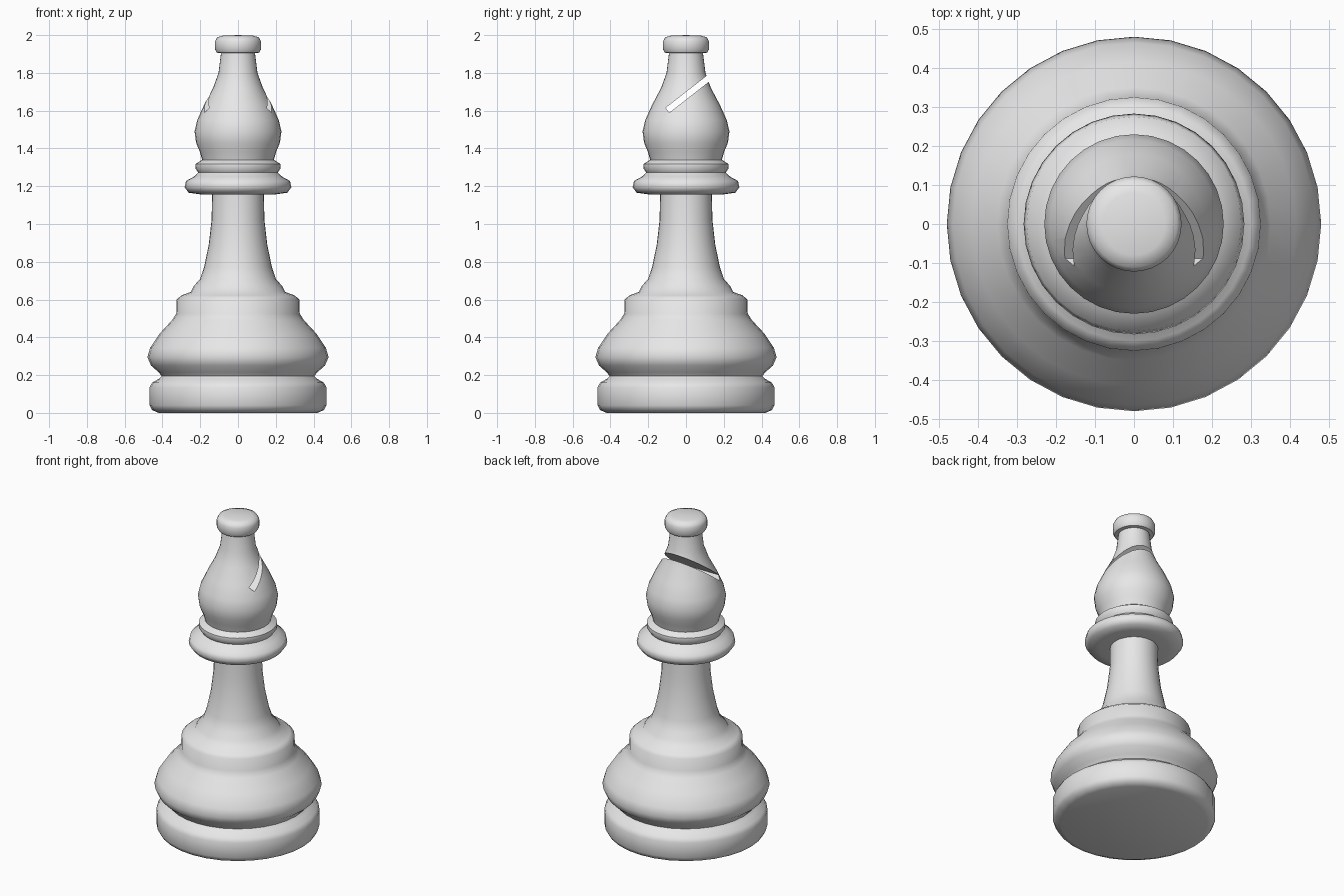
import bpy, bmesh, math
from mathutils import Matrix

cube = bpy.data.objects.get("Cube")
if cube:
    bpy.data.objects.remove(cube, do_unlink=True)

SIDES = 32

ivory = bpy.data.materials.new("light_grey")
ivory.use_nodes = True
ivory.diffuse_color = (0.8, 0.8, 0.8, 1)
ivory.node_tree.nodes["Principled BSDF"].inputs["Base Color"].default_value = (0.8, 0.8, 0.8, 1)


def make_object(name, bm):
    bmesh.ops.recalc_face_normals(bm, faces=bm.faces)
    mesh = bpy.data.meshes.new(name)
    bm.to_mesh(mesh)
    bm.free()
    mesh.materials.append(ivory)
    obj = bpy.data.objects.new(name, mesh)
    bpy.context.collection.objects.link(obj)
    return obj


def lathe(name, profile):
    """Turn a (radius, height) profile around z."""
    bm = bmesh.new()
    verts = [bm.verts.new((r, 0, z)) for r, z in profile]
    edges = [bm.edges.new(pair) for pair in zip(verts, verts[1:])]
    bmesh.ops.spin(bm, geom=verts + edges, cent=(0, 0, 0), axis=(0, 0, 1),
                   angle=math.tau, steps=SIDES, use_duplicate=False)
    bmesh.ops.remove_doubles(bm, verts=bm.verts, dist=0.0005)
    return make_object(name, bm)


def smooth(obj):
    bpy.ops.object.select_all(action="DESELECT")
    obj.select_set(True)
    bpy.context.view_layer.objects.active = obj
    bpy.ops.object.shade_smooth_by_angle(angle=math.radians(50))


# Foot, belly and stepped shoulder
base = [(0, 0), (0.42, 0), (0.455, 0.015), (0.468, 0.04), (0.468, 0.135),
        (0.455, 0.16), (0.42, 0.18), (0.405, 0.195), (0.42, 0.215), (0.46, 0.25),
        (0.48, 0.295), (0.465, 0.345), (0.415, 0.42), (0.35, 0.49), (0.327, 0.525),
        (0.325, 0.6), (0.3, 0.622), (0.25, 0.64), (0.235, 0.67)]
# Tapering stem
stem = [(0.2, 0.71), (0.18, 0.77), (0.155, 0.89), (0.14, 1.02), (0.137, 1.155)]
# Double collar
collar = [(0.2, 1.157), (0.262, 1.166), (0.283, 1.195), (0.275, 1.228), (0.235, 1.25),
          (0.21, 1.272), (0.226, 1.295), (0.224, 1.318), (0.19, 1.34)]
# Head, neck and finial
head = [(0.203, 1.385), (0.222, 1.43), (0.23, 1.49), (0.216, 1.55), (0.18, 1.63),
        (0.132, 1.72), (0.103, 1.8), (0.09, 1.905), (0.112, 1.907), (0.122, 1.925),
        (0.122, 1.967), (0.111, 1.988), (0.08, 1.997), (0, 2)]
body = lathe("chess_piece_body", base + stem + collar + head)
smooth(body)

# Slanted slot, open at the back and sides of the head
bm = bmesh.new()
bmesh.ops.create_cube(bm, size=1)
length = 0.6
bm.transform(Matrix.Translation((0, -0.098, 1.602))
             @ Matrix.Rotation(math.radians(38), 4, "X")
             @ Matrix.Translation((0, length / 2, 0))
             @ Matrix.Diagonal((1, length, 0.032, 1)))
cutter = make_object("slot_cutter", bm)
cutter.hide_render = True
cutter.hide_set(True)
cutter.display_type = "WIRE"

slot = body.modifiers.new("slot", "BOOLEAN")
slot.operation = "DIFFERENCE"
slot.solver = "EXACT"
slot.object = cutter
# Cut before the sharp-edge smoothing is evaluated
body.modifiers.move(len(body.modifiers) - 1, 0)

# Bake the cut, then keep the slot edges crisp
bpy.context.view_layer.update()
evaluated = body.evaluated_get(bpy.context.evaluated_depsgraph_get())
cut_mesh = bpy.data.meshes.new_from_object(evaluated)
body.modifiers.clear()
body.data = cut_mesh
bpy.data.objects.remove(cutter, do_unlink=True)
smooth(body)
